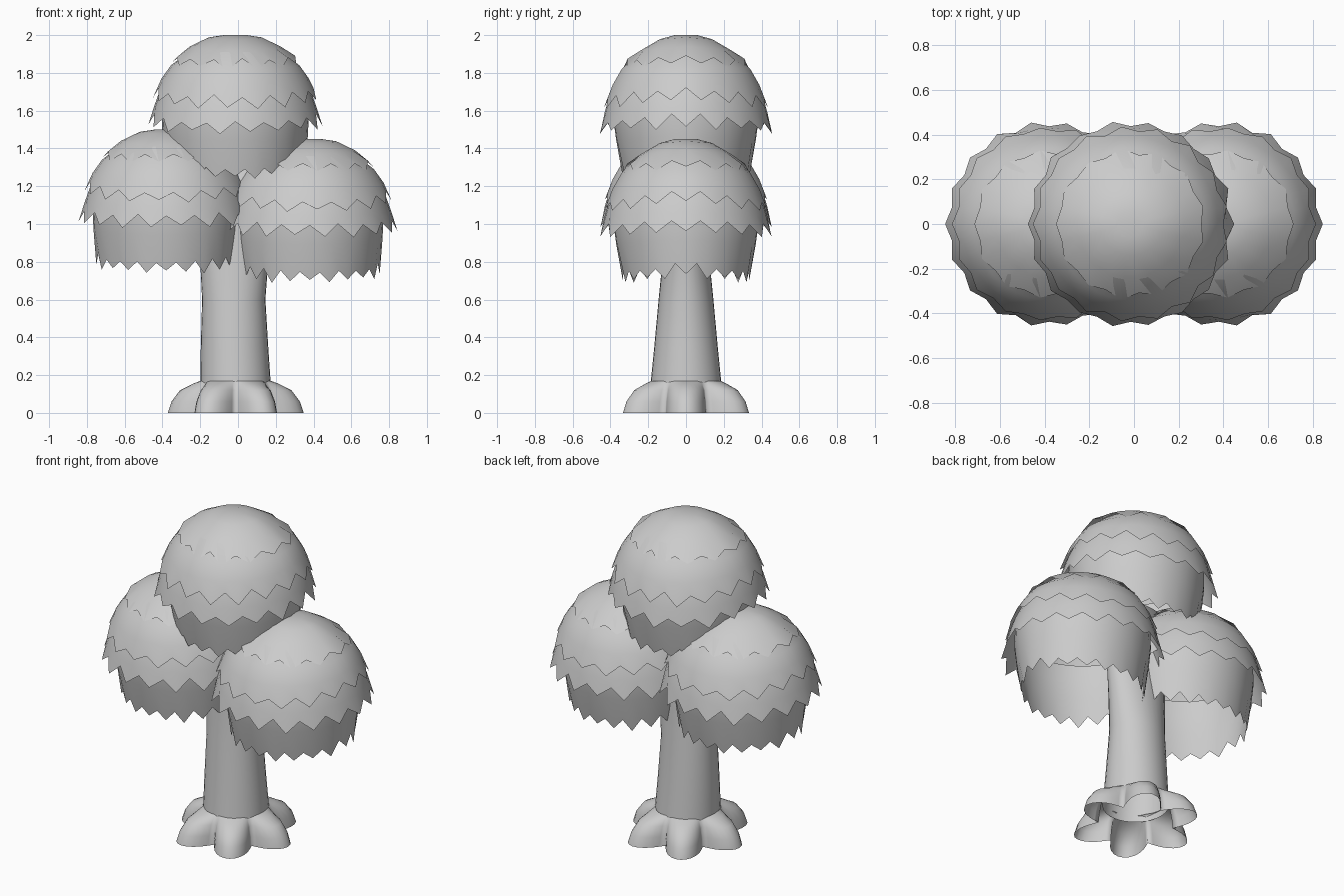
import bpy, bmesh, math, random

if "Cube" in bpy.data.objects:
    bpy.data.objects.remove(bpy.data.objects["Cube"])

def loft(name, rings, cap_top=False):
    """Skin a list of closed vertex rings (ordered bottom-up or top-down)."""
    bm = bmesh.new()
    rows = [[bm.verts.new(p) for p in ring] for ring in rings]
    n = len(rows[0])
    for a, b in zip(rows, rows[1:]):
        for i in range(n):
            j = (i + 1) % n
            bm.faces.new((a[i], b[i], b[j], a[j]))
    if cap_top:
        bm.faces.new(list(reversed(rows[0])))
        bmesh.ops.recalc_face_normals(bm, faces=bm.faces)
    me = bpy.data.meshes.new(name)
    bm.to_mesh(me)
    bm.free()
    ob = bpy.data.objects.new(name, me)
    bpy.context.collection.objects.link(ob)
    for p in me.polygons:
        p.use_smooth = True
    return ob

# Leaf layers: (radius, drop below crown top) from the inner row to the ragged hem
LAYERS = [
    ("cap",    [(0.06, 0.0), (0.14, 0.012), (0.24, 0.06), (0.325, 0.125)], 26, 0.03, 0.03),
    ("upper",  [(0.25, 0.09), (0.34, 0.16), (0.39, 0.23), (0.425, 0.305)], 34, 0.035, 0.05),
    ("middle", [(0.36, 0.22), (0.405, 0.31), (0.43, 0.38), (0.45, 0.45)], 36, 0.035, 0.04),
    ("lower",  [(0.385, 0.33), (0.39, 0.42), (0.385, 0.53), (0.37, 0.69)], 40, 0.035, 0.04),
]

def crown(name, cx, top, flip, seed):
    random.seed(seed)
    for label, prof, n, tooth, sag in LAYERS:
        jag = [random.uniform(0.45, 1.15) for _ in range(n)]
        rings = []
        for k, (r, d) in enumerate(prof):
            t = k / (len(prof) - 1)
            ring = []
            for i in range(n):
                a = 2 * math.pi * i / n
                m = min(i, n - i)                      # front and back match
                side = abs(math.sin(a))
                rr, z = r, top - d - sag * side * t
                if label == "lower":
                    rr -= 0.035 * side * t * t         # front and back tuck in
                if k == len(prof) - 1:                 # ragged hem
                    s = (1 if m % 2 == 0 else -1) * jag[m]
                    z -= s * tooth
                    rr += s * (0.0 if label == "lower" else 0.014)
                ring.append((cx + flip * rr * math.cos(a), flip * rr * math.sin(a), z))
            rings.append(ring)
        loft(f"{name}_{label}_leaves", rings, label == "cap")

crown("top_crown", -0.015, 2.0, -1, 4)
crown("left_crown", -0.38, 1.5, -1, 7)
crown("right_crown", 0.38, 1.45, 1, 7)

# Trunk: oval sections (z, left x, right x, half depth)
N = 32
sections = [(1.4, -0.20, 0.18, 0.09), (1.0, -0.21, 0.18, 0.11), (0.8, -0.20, 0.16, 0.125),
            (0.6, -0.19, 0.145, 0.145), (0.35, -0.197, 0.16, 0.168), (0.13, -0.20, 0.175, 0.19)]
loft("trunk", [[((l + r) / 2 + (r - l) / 2 * math.cos(2 * math.pi * i / N),
                 d * math.sin(2 * math.pi * i / N), z) for i in range(N)]
               for z, l, r, d in sections], True)

# Root flare with six lobes (z, valley radius, lobe radius)
M = 72
flare = [(0.17, 0.175, 0.185), (0.155, 0.185, 0.225), (0.12, 0.195, 0.295),
         (0.06, 0.205, 0.34), (0.0, 0.21, 0.36)]
rings = []
for z, v, o in flare:
    ring = []
    for i in range(M):
        a = 2 * math.pi * i / M
        w = abs(math.cos(3 * a)) ** 1.2
        r = v + (o - v) * w
        ring.append((r * math.cos(a) - 0.012, r * math.sin(a) * 1.04, z))
    rings.append(ring)
loft("root_flare", rings)
